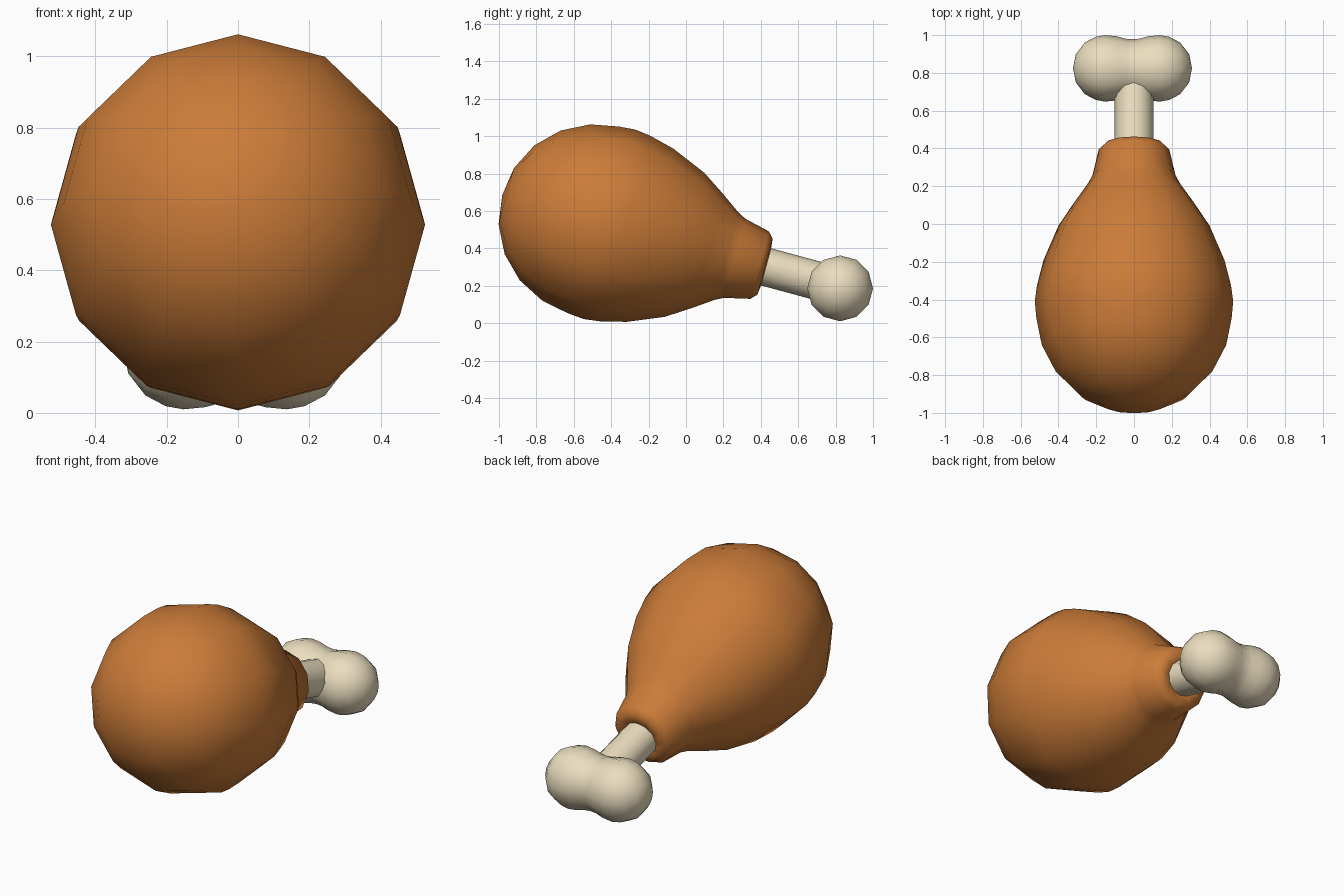
import bpy, bmesh, math
from mathutils import Vector

if "Cube" in bpy.data.objects:
    bpy.data.objects.remove(bpy.data.objects["Cube"])

TILT = math.radians(15.2)
AXIS = Vector((0, math.cos(TILT), -math.sin(TILT)))
NORMAL = Vector((0, math.sin(TILT), math.cos(TILT)))
SIDE = Vector((1, 0, 0))
ORIGIN = Vector((0, -0.415, 0.53))


def material(name, rgb):
    m = bpy.data.materials.new(name)
    m.diffuse_color = (*rgb, 1)
    m.use_nodes = True
    m.node_tree.nodes["Principled BSDF"].inputs["Base Color"].default_value = m.diffuse_color
    return m


def lathe(name, profile, origin, axis, u, v, mat, sides=12):
    """Revolve (distance, radius) pairs about an axis; radius 0 makes a pole."""
    bm = bmesh.new()
    rings = []
    for t, r in profile:
        c = origin + axis * t
        if r == 0:
            rings.append([bm.verts.new(c)] * sides)
        else:
            rings.append([bm.verts.new(c + r * (u * math.cos(a) + v * math.sin(a)))
                          for a in (2 * math.pi * i / sides for i in range(sides))])
    for lo, hi in zip(rings, rings[1:]):
        for i in range(sides):
            j = (i + 1) % sides
            quad = [lo[i], lo[j], hi[j], hi[i]]
            bm.faces.new(list(dict.fromkeys(quad)))
    bmesh.ops.recalc_face_normals(bm, faces=bm.faces)
    for f in bm.faces:
        f.smooth = True
    mesh = bpy.data.meshes.new(name)
    bm.to_mesh(mesh)
    bm.free()
    mesh.materials.append(mat)
    ob = bpy.data.objects.new(name, mesh)
    bpy.context.collection.objects.link(ob)
    return ob


roast = material("roast", (0.60, 0.20, 0.04))
ivory = material("ivory", (0.83, 0.73, 0.52))

# Meat: pear-shaped body with a rolled rim around the bone
meat = [(-0.588, 0), (-0.566, 0.155), (-0.493, 0.301), (-0.378, 0.415),
        (-0.234, 0.488), (-0.086, 0.517), (0.006, 0.525), (0.092, 0.514),
        (0.232, 0.479), (0.421, 0.400), (0.548, 0.317), (0.655, 0.242),
        (0.70, 0.219), (0.838, 0.187), (0.868, 0.155), (0.874, 0.10),
        (0.82, 0.06), (0.80, 0)]
lathe("meat", meat, ORIGIN, AXIS, SIDE, NORMAL, roast)

# Bone shaft, running from inside the meat into the knob
lathe("bone_shaft", [(0.79, 0.103), (1.24, 0.103)], ORIGIN, AXIS, SIDE, NORMAL, ivory)

# Knob: two merged lobes across the end of the bone
half = [(0.315, 0), (0.300, 0.075), (0.252, 0.137), (0.195, 0.167),
        (0.145, 0.176), (0.085, 0.170), (0.035, 0.157)]
knob = [(-t, r) for t, r in half] + [(0, 0.154)] + half[::-1]
lathe("bone_knob", knob, Vector((-0.008, 0.824, 0.186)), SIDE,
      Vector((0, 1, 0)), Vector((0, 0, 1)), ivory)
